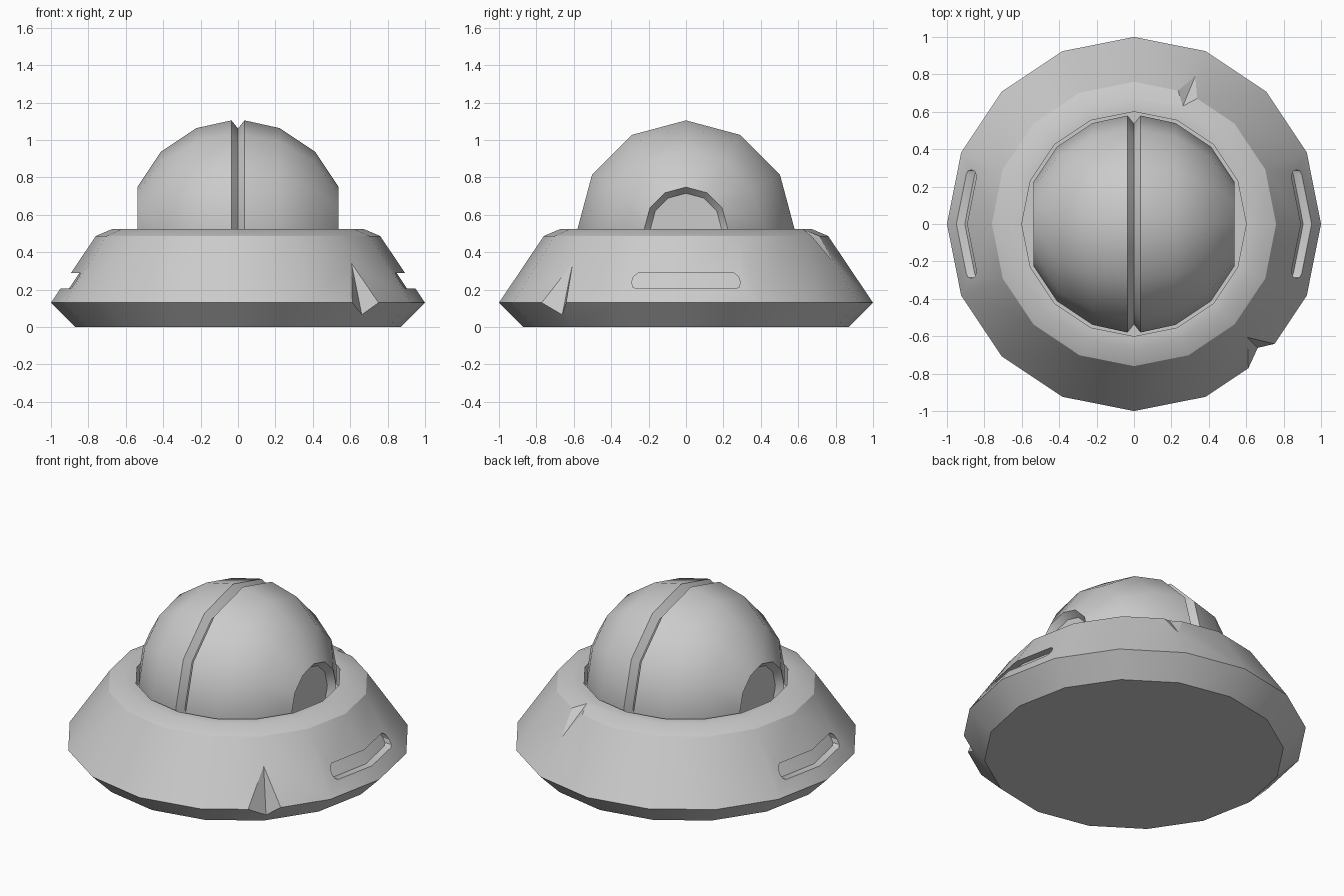
import bpy, bmesh
from math import sin, cos, tan, pi, radians
from mathutils import Vector

if "Cube" in bpy.data.objects:
    bpy.data.objects.remove(bpy.data.objects["Cube"])

SLOPE = (1 - 0.76) / (0.487 - 0.13)   # inward lean of the hull side


def new_object(name, bm):
    bmesh.ops.recalc_face_normals(bm, faces=bm.faces)
    mesh = bpy.data.meshes.new(name)
    bm.to_mesh(mesh)
    bm.free()
    ob = bpy.data.objects.new(name, mesh)
    bpy.context.collection.objects.link(ob)
    return ob


def revolve(profile, segs, place):
    """Spin (radius, height) points; place(a, b, h) maps to 3D. Ends are capped."""
    bm = bmesh.new()
    rings = [[bm.verts.new(place(r * cos(2 * pi * i / segs), r * sin(2 * pi * i / segs), h))
              for i in range(segs)] for r, h in profile]
    for lo, hi in zip(rings, rings[1:]):
        for i in range(segs):
            j = (i + 1) % segs
            bm.faces.new((lo[i], lo[j], hi[j], hi[i]))
    bm.faces.new(rings[0])
    bm.faces.new(rings[-1])
    return bm


def activate(ob):
    bpy.ops.object.select_all(action='DESELECT')
    ob.select_set(True)
    bpy.context.view_layer.objects.active = ob


def carve(ob, cutter):
    mod = ob.modifiers.new("carve", 'BOOLEAN')
    mod.operation, mod.solver, mod.object = 'DIFFERENCE', 'EXACT', cutter
    cutter.hide_render = True
    activate(ob)
    bpy.ops.object.modifier_apply(modifier=mod.name)
    bpy.data.objects.remove(cutter)


def slot_cutter(side):
    """Rounded slot whose floor follows the two hull facets meeting on the x axis."""
    half = [(0, 0.205), (0.265, 0.205), (0.285, 0.215), (0.29, 0.24),
            (0.28, 0.27), (0.255, 0.29), (0, 0.29)]
    bm = bmesh.new()
    for s in (1, -1):
        def ring(offset):
            return [bm.verts.new((side * (1 - (z - 0.13) * SLOPE - y * tan(pi / 16) + offset),
                                  s * y, z)) for y, z in half]
        inner, outer = ring(-0.045), ring(0.15)
        bm.faces.new(inner)
        bm.faces.new(outer)
        for i in range(len(half) - 1):
            bm.faces.new((inner[i], inner[i + 1], outer[i + 1], outer[i]))
    bmesh.ops.remove_doubles(bm, verts=bm.verts, dist=1e-5)
    return new_object("slot_cutter", bm)


def notch_cutter(angle, start, end, rim, left, right):
    """Wedge with its valley from start to end (radius, z) and corners on the rim edge."""
    a = radians(angle)
    out, side = Vector((cos(a), sin(a), 0)), Vector((-sin(a), cos(a), 0))

    def at(r, z, t=0):
        return out * (r - abs(t) * tan(pi / 16)) + side * t + Vector((0, 0, z))
    p, q = at(*start), at(*end)
    mid = (p + q) / 2
    pts = [p + (p - q) * 0.3, q + (q - p) * 0.3]
    pts += [mid + (at(*rim, t) - mid) * 3 for t in (left, -right)]
    bm = bmesh.new()
    v = [bm.verts.new(c) for c in pts]
    for f in ((0, 1, 2), (0, 1, 3), (0, 2, 3), (1, 2, 3)):
        bm.faces.new([v[i] for i in f])
    return new_object("notch_cutter", bm)


# Saucer hull with a shallow well for the dome
hull = new_object("saucer_hull", revolve(
    [(0.87, 0), (1, 0.13), (0.76, 0.487), (0.67, 0.525), (0.6, 0.525), (0.6, 0.4)],
    16, lambda a, b, h: (a, b, h)))

# Side slots and two damage notches
for s in (1, -1):
    carve(hull, slot_cutter(s))
carve(hull, notch_cutter(-45, (0.858, 0.34), (0.935, 0.07), (1, 0.13), 0.078, 0.113))
carve(hull, notch_cutter(67.5, (0.855, 0.345), (0.677, 0.525), (0.76, 0.487), 0.055, 0.055))

# Dome: sphere on the x axis with a V groove in the middle and recessed end caps
R = 0.583
side = [(0.58, 0.035)] + [(R * cos(k * pi / 8), R * sin(k * pi / 8)) for k in (1, 2, 3)] + [(0.19, 0.5)]
profile = [(r, -h) for r, h in reversed(side)] + [(0.537, 0)] + side
bm = revolve(profile, 12, lambda a, b, h: (h, a, b + 0.525))
bmesh.ops.bisect_plane(bm, geom=bm.verts[:] + bm.edges[:] + bm.faces[:],
                       plane_co=(0, 0, 0.39), plane_no=(0, 0, -1), clear_outer=True)
dome = new_object("dome", bm)

# Smooth shading with the hard creases kept
for ob, deg in ((hull, 28), (dome, 35)):
    activate(ob)
    bpy.ops.object.shade_smooth_by_angle(angle=radians(deg))
